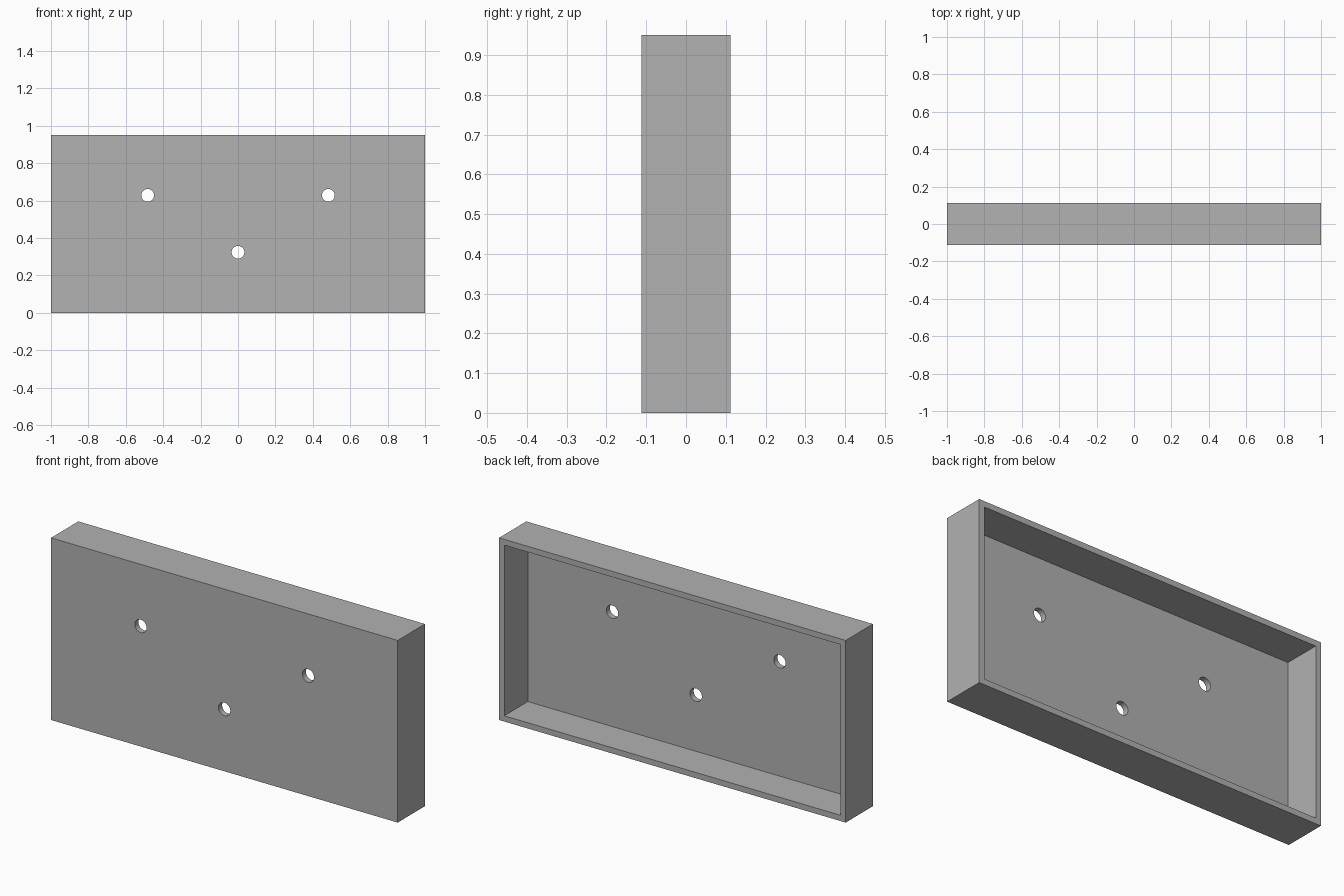
import bpy
import math

if "Cube" in bpy.data.objects:
    bpy.data.objects.remove(bpy.data.objects["Cube"], do_unlink=True)

WIDTH, DEPTH, HEIGHT = 2.0, 0.224, 0.95
WALL = 0.03
HOLE_RADIUS = 0.034

grey = bpy.data.materials.new("plain grey")
grey.use_nodes = True
colour = (0.445, 0.445, 0.445, 1)
grey.diffuse_color = colour
grey.node_tree.nodes["Principled BSDF"].inputs["Base Color"].default_value = colour


def box(name, size, centre):
    bpy.ops.mesh.primitive_cube_add(size=1, location=centre)
    obj = bpy.context.object
    obj.name = name
    obj.scale = size
    bpy.ops.object.transform_apply(location=False, rotation=False, scale=True)
    obj.data.materials.append(grey)
    return obj


def cut(target, cutter):
    cutter.hide_render = True
    mod = target.modifiers.new(cutter.name, 'BOOLEAN')
    mod.operation = 'DIFFERENCE'
    mod.solver = 'EXACT'
    mod.object = cutter
    bpy.context.view_layer.objects.active = target
    bpy.ops.object.modifier_apply(modifier=mod.name)
    bpy.data.objects.remove(cutter, do_unlink=True)


# Shallow tray standing on its edge, open at the back
tray = box("tray", (WIDTH, DEPTH, HEIGHT), (0, 0, HEIGHT / 2))
cavity = box("cavity_cutter",
             (WIDTH - 2 * WALL, DEPTH, HEIGHT - 2 * WALL),
             (0, WALL, HEIGHT / 2))
cut(tray, cavity)

# Three round holes through the front plate
for x, z in ((-0.483, 0.628), (0.483, 0.628), (0, 0.324)):
    bpy.ops.mesh.primitive_cylinder_add(
        vertices=48, radius=HOLE_RADIUS, depth=4 * WALL,
        location=(x, -DEPTH / 2, z), rotation=(math.pi / 2, 0, 0))
    hole = bpy.context.object
    hole.name = "hole_cutter"
    hole.data.materials.append(grey)
    cut(tray, hole)

# Smooth hole walls, crisp box edges
bpy.ops.object.select_all(action='DESELECT')
tray.select_set(True)
bpy.context.view_layer.objects.active = tray
bpy.ops.object.shade_smooth_by_angle(angle=math.radians(30))
